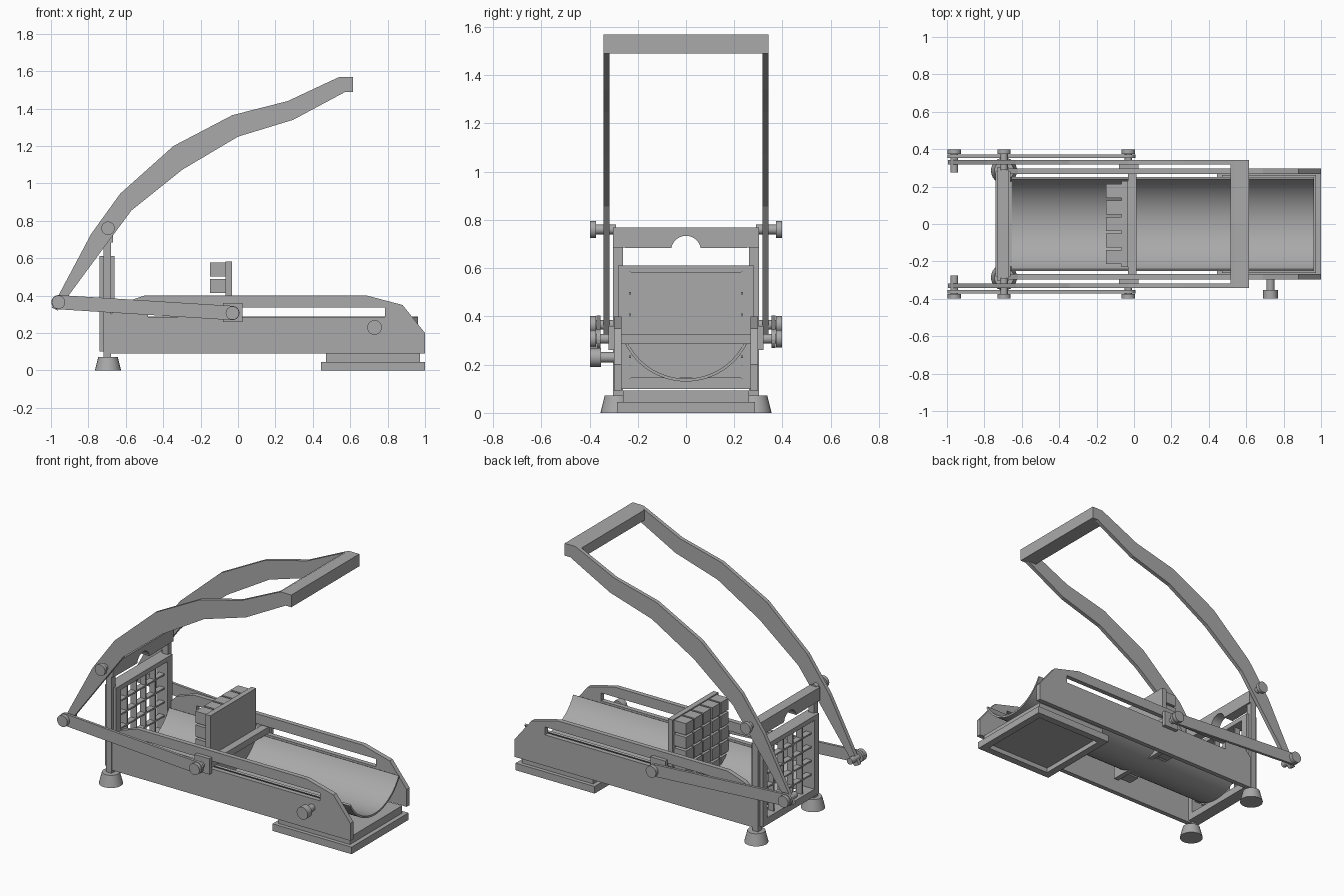
import bpy, bmesh, math
from mathutils import Matrix, Vector

old = bpy.data.objects.get("Cube")
if old:
    bpy.data.objects.remove(old, do_unlink=True)

STEEL = (0.4, 0.4, 0.4, 1.0)
steel = bpy.data.materials.new("grey_steel")
steel.use_nodes = True
steel.diffuse_color = STEEL
steel.node_tree.nodes["Principled BSDF"].inputs["Base Color"].default_value = STEEL

# Local axes of a flat profile mapped to the model axes
PLANES = {
    "XZ": Matrix(((1, 0, 0), (0, 0, -1), (0, 1, 0))).to_4x4(),
    "YZ": Matrix(((0, 0, 1), (1, 0, 0), (0, 1, 0))).to_4x4(),
    "XY": Matrix.Identity(4),
}
NORMAL = {"XZ": Vector((0, 1, 0)), "YZ": Vector((1, 0, 0)), "XY": Vector((0, 0, 1))}


def add(name, mesh):
    obj = bpy.data.objects.new(name, mesh)
    mesh.materials.clear()
    mesh.materials.append(steel)
    bpy.context.collection.objects.link(obj)
    return obj


def plate(name, plane, loops, a, b):
    """Extrude a profile (first loop outer, others holes) from a to b."""
    curve = bpy.data.curves.new(name, "CURVE")
    curve.dimensions, curve.fill_mode, curve.extrude = "2D", "BOTH", abs(b - a) / 2
    for loop in loops:
        spline = curve.splines.new("POLY")
        spline.points.add(len(loop) - 1)
        for point, (u, v) in zip(spline.points, loop):
            point.co = (u, v, 0, 1)
        spline.use_cyclic_u, spline.use_smooth = True, False
    temp = bpy.data.objects.new(name + "_profile", curve)
    bpy.context.collection.objects.link(temp)
    bpy.context.view_layer.update()
    mesh = bpy.data.meshes.new_from_object(
        temp.evaluated_get(bpy.context.evaluated_depsgraph_get()))
    bpy.data.objects.remove(temp, do_unlink=True)
    bpy.data.curves.remove(curve)
    mesh.transform(Matrix.Translation(NORMAL[plane] * (a + b) / 2) @ PLANES[plane])
    bm = bmesh.new()
    bm.from_mesh(mesh)
    bmesh.ops.remove_doubles(bm, verts=bm.verts, dist=1e-5)
    bmesh.ops.recalc_face_normals(bm, faces=bm.faces)
    bm.to_mesh(mesh)
    bm.free()
    return add(name, mesh)


def rect(u0, u1, v0, v1):
    return [(u0, v0), (u1, v0), (u1, v1), (u0, v1)]


def boxes(name, extents):
    """One mesh made of several boxes, each (x0, x1, y0, y1, z0, z1)."""
    bm = bmesh.new()
    for x0, x1, y0, y1, z0, z1 in extents:
        place = Matrix.Translation(((x0 + x1) / 2, (y0 + y1) / 2, (z0 + z1) / 2))
        size = Matrix.Diagonal((x1 - x0, y1 - y0, z1 - z0, 1))
        bmesh.ops.create_cube(bm, size=1, matrix=place @ size)
    mesh = bpy.data.meshes.new(name)
    bm.to_mesh(mesh)
    bm.free()
    return add(name, mesh)


def smooth(obj):
    bpy.ops.object.select_all(action="DESELECT")
    obj.select_set(True)
    bpy.context.view_layer.objects.active = obj
    bpy.ops.object.shade_smooth_by_angle(angle=math.radians(35))


def turned(name, parts, turn=Matrix.Identity(4)):
    """Stacked cones, each (r1, r2, centre, depth), turned to an axis."""
    bm = bmesh.new()
    for r1, r2, centre, depth in parts:
        bmesh.ops.create_cone(bm, cap_ends=True, segments=24, radius1=r1, radius2=r2,
                              depth=depth, matrix=Matrix.Translation(centre) @ turn)
    mesh = bpy.data.meshes.new(name)
    bm.to_mesh(mesh)
    bm.free()
    smooth(add(name, mesh))


def pin(name, x, z, side, inner, neck, outer, head=0.036, stem=0.02):
    parts = [(r, r, (x, side * (a + b) / 2, z), b - a)
             for r, a, b in ((stem, inner, neck), (head, neck, outer))]
    turned(name, parts, Matrix.Rotation(math.pi / 2, 4, "X"))


def arc(cx, cy, r, start, end, steps):
    angles = [math.radians(start + (end - start) * i / steps) for i in range(steps + 1)]
    return [(cx + r * math.cos(t), cy + r * math.sin(t)) for t in angles]


# Profiles seen from the front
rail = [(-0.7, 0.09), (1, 0.09), (1, 0.2), (0.88, 0.35), (0.69, 0.4),
        (-0.5, 0.4), (-0.62, 0.36), (-0.7, 0.28)]
slot = rect(-0.48, 0.785, 0.287, 0.337)
handle = [(-0.995, 0.335), (-0.785, 0.73), (-0.63, 0.945), (-0.345, 1.2), (-0.03, 1.365),
          (0.265, 1.44), (0.5, 1.55), (0.54, 1.568), (0.615, 1.568), (0.615, 1.49),
          (0.575, 1.49), (0.295, 1.34), (0, 1.25), (-0.295, 1.075), (-0.57, 0.855),
          (-0.7, 0.68), (-0.965, 0.32)]
pivot, slider, hinge = (-0.96, 0.365), (-0.03, 0.307), (-0.695, 0.76)
tilt = math.degrees(math.atan2(slider[1] - pivot[1], slider[0] - pivot[0]))
link = (arc(*pivot, 0.038, tilt + 90, tilt + 270, 8)
        + arc(*slider, 0.038, tilt - 90, tilt + 90, 8))

# Parts repeated on both sides
for side, label in ((1, "left"), (-1, "right")):
    plate(label + "_side_rail", "XZ", [rail, slot], side * 0.268, side * 0.298)
    plate(label + "_handle_arm", "XZ", [handle], side * 0.317, side * 0.342)
    plate(label + "_link_arm", "XZ", [link], side * 0.354, side * 0.371)
    y0, y1 = sorted((side * 0.298, side * 0.322))
    boxes(label + "_slider_block", [(-0.08, 0.025, y0, y1, 0.26, 0.36)])
    y0, y1 = sorted((side * 0.262, side * 0.302))
    boxes(label + "_post", [(-0.718, -0.678, y0, y1, 0.06, 0.69)])
    turned(label + "_foot", [(0.07, 0.052, (-0.695, side * 0.285, 0.036), 0.072)])
    pin(label + "_pivot_pin", *pivot, side, 0.275, 0.374, 0.397)
    pin(label + "_slider_pin", *slider, side, 0.3, 0.374, 0.397)
    pin(label + "_hinge_pin", *hinge, side, 0.29, 0.374, 0.397)

# Handle grip
grip = [(0.515, 1.49), (0.615, 1.49), (0.615, 1.568), (0.54, 1.568), (0.515, 1.555)]
plate("handle_grip", "XZ", [grip], -0.342, 0.342)

# Top crossbar with a round notch
notch = arc(0, 0.672, 0.062, 170, 10, 14)
plate("top_crossbar", "YZ",
      [[(-0.302, 0.685)] + notch + [(0.302, 0.685), (0.302, 0.768), (-0.302, 0.768)]],
      -0.733, -0.667)

# Blade frame and cutting grid
LOW, HIGH, HALF = 0.145, 0.583, 0.235
plate("blade_frame", "YZ", [rect(-0.282, 0.282, 0.1, 0.612), rect(-HALF, HALF, LOW, HIGH)],
      -0.74, -0.66)
cell_y, cell_z = 2 * HALF / 5, (HIGH - LOW) / 5
T = 0.005
blades = [(-0.72, -0.68, -HALF + cell_y * i - T, -HALF + cell_y * i + T, LOW, HIGH)
          for i in range(1, 5)]
blades += [(-0.719, -0.681, -HALF, HALF, LOW + cell_z * i - T, LOW + cell_z * i + T)
           for i in range(1, 5)]
boxes("cutting_grid", blades)

# Pusher plate, its crossbar and the pushing blocks
boxes("pusher_plate", [(-0.067, -0.033, -0.23, 0.23, LOW, HIGH)])
boxes("pusher_crossbar", [(-0.033, 0.014, -0.3, 0.3, 0.287, 0.327)])
boxes("pusher_blocks", [
    (-0.15, -0.066, y - 0.038, y + 0.038, z - 0.037, z + 0.037)
    for y in [0.0885 * (i - 2) for i in range(5)]
    for z in [LOW + cell_z * (j + 0.5) for j in range(5)]])

# Curved trough
trough = arc(0, 0.412, 0.282, 207, 333, 28) + arc(0, 0.412, 0.27, 333, 207, 28)
smooth(plate("trough", "YZ", [trough], -0.655, 0.963))

# Base pad, hollow underneath
plate("base_flange", "XY", [rect(0.443, 1, -0.286, 0.286), rect(0.49, 0.953, -0.24, 0.24)],
      0, 0.045)
boxes("base_slab", [(0.47, 0.972, -0.262, 0.262, 0.03, 0.092)])

# Side knob on the right
pin("side_knob", 0.73, 0.23, -1, 0.28, 0.353, 0.397, 0.039, 0.022)
